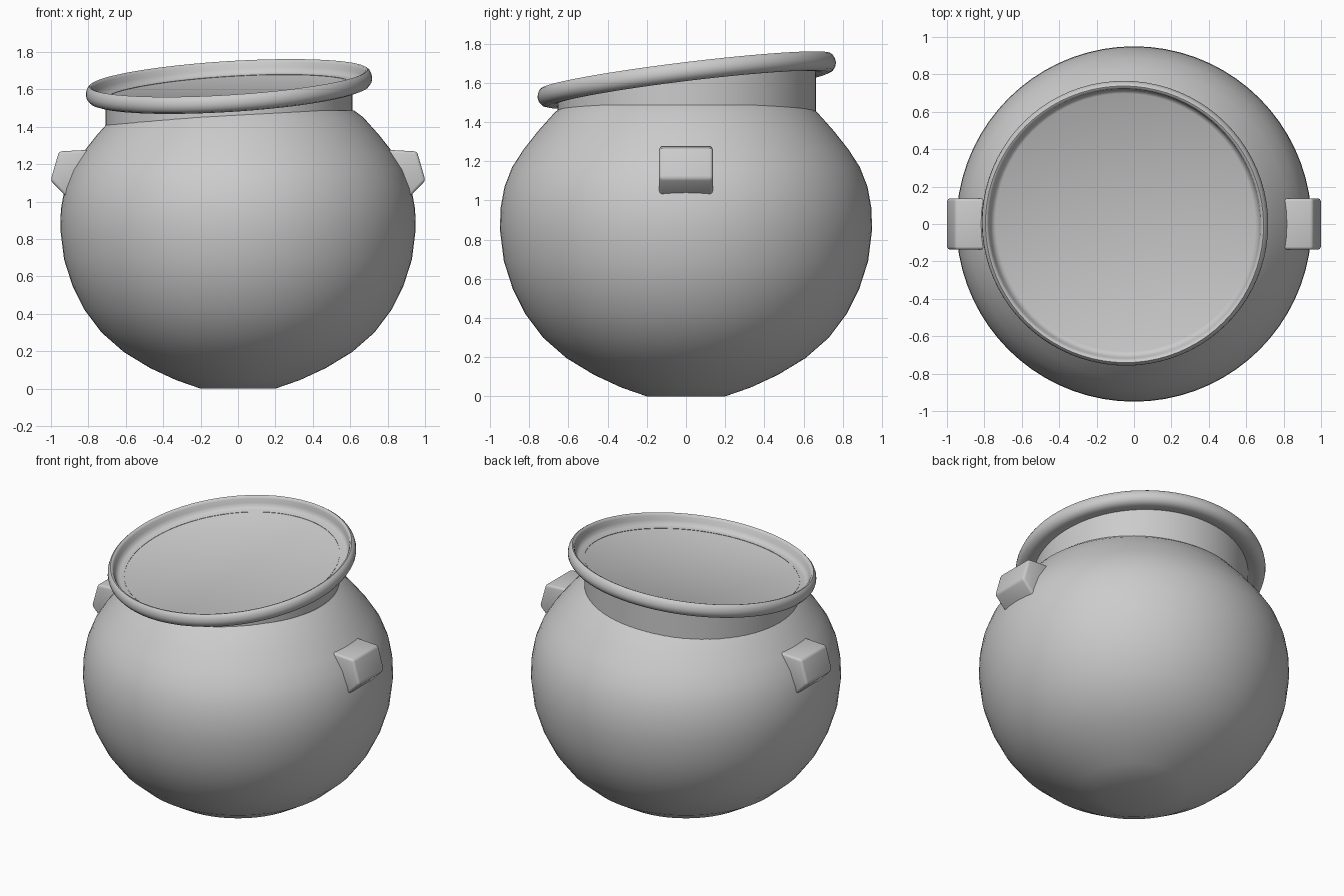
import bpy, bmesh, math
from mathutils import Vector

if "Cube" in bpy.data.objects:
    bpy.data.objects.remove(bpy.data.objects["Cube"])

RIM_CENTRE = Vector((-0.048, 0.004, 1.615))
SLOPE_X, SLOPE_Y = 0.062, 0.122


def finish(name, bm, angle=40):
    bmesh.ops.recalc_face_normals(bm, faces=bm.faces)
    mesh = bpy.data.meshes.new(name)
    bm.to_mesh(mesh)
    bm.free()
    ob = bpy.data.objects.new(name, mesh)
    bpy.context.collection.objects.link(ob)
    bpy.ops.object.select_all(action='DESELECT')
    ob.select_set(True)
    bpy.context.view_layer.objects.active = ob
    bpy.ops.object.shade_smooth_by_angle(angle=math.radians(angle))
    return ob


def lathe(profile, steps=72):
    bm = bmesh.new()
    verts = [bm.verts.new((r, 0, z)) for r, z in profile]
    edges = [bm.edges.new(p) for p in zip(verts, verts[1:])]
    bmesh.ops.spin(bm, geom=verts + edges, axis=(0, 0, 1), cent=(0, 0, 0),
                   angle=math.tau, steps=steps)
    bmesh.ops.remove_doubles(bm, verts=bm.verts, dist=0.0001)
    return bm


# Round body with a small flat base
body = [(0, 0), (0.2, 0), (0.33, 0.045), (0.47, 0.11), (0.61, 0.195), (0.73, 0.3),
        (0.82, 0.42), (0.885, 0.55), (0.93, 0.69), (0.95, 0.85), (0.947, 0.96),
        (0.927, 1.07), (0.888, 1.17), (0.83, 1.26), (0.755, 1.355), (0.67, 1.45),
        (0.62, 1.488), (0.56, 1.465), (0, 1.46)]
finish("pot_body", lathe(body))

# Short upright neck, cut to follow the tilted rim
bm = lathe([(0.66, 1.39), (0.66, 1.6)])
for v in bm.verts:
    if v.co.z > 1.5:
        v.co.z = RIM_CENTRE.z - 0.025 + SLOPE_X * v.co.x + SLOPE_Y * v.co.y
    v.co.x += RIM_CENTRE.x
    v.co.y += RIM_CENTRE.y
finish("pot_neck", bm)

# Tilted rolled rim with the filled surface inside
rim = [(0.65, -0.035), (0.69, -0.047), (0.722, -0.049), (0.748, -0.04), (0.763, -0.02),
       (0.767, 0), (0.764, 0.02), (0.756, 0.037), (0.745, 0.046), (0.735, 0.043),
       (0.728, 0.03), (0.722, 0.005), (0.712, -0.018), (0.695, -0.027), (0, -0.029)]
ob = finish("rim_and_contents", lathe(rim, 80), 50)
ob.location = RIM_CENTRE
ob.rotation_mode = 'QUATERNION'
ob.rotation_quaternion = Vector((0, 0, 1)).rotation_difference(
    Vector((-SLOPE_X, -SLOPE_Y, 1)))

# Chunky lugs on both sides
lug = [(0.79, 1.277), (0.957, 1.268), (1.002, 1.112), (0.918, 1.025), (0.76, 1.12)]
for side, label in ((-1, "left"), (1, "right")):
    bm = bmesh.new()
    face = bm.faces.new([bm.verts.new((side * x, -0.137, z)) for x, z in lug])
    ext = bmesh.ops.extrude_face_region(bm, geom=[face])
    bmesh.ops.translate(bm, vec=(0, 0.274, 0),
                        verts=[g for g in ext["geom"] if isinstance(g, bmesh.types.BMVert)])
    bmesh.ops.recalc_face_normals(bm, faces=bm.faces)
    bmesh.ops.bevel(bm, geom=bm.edges[:], offset=0.016, segments=3, profile=0.5,
                    affect='EDGES')
    finish(label + "_lug", bm)
